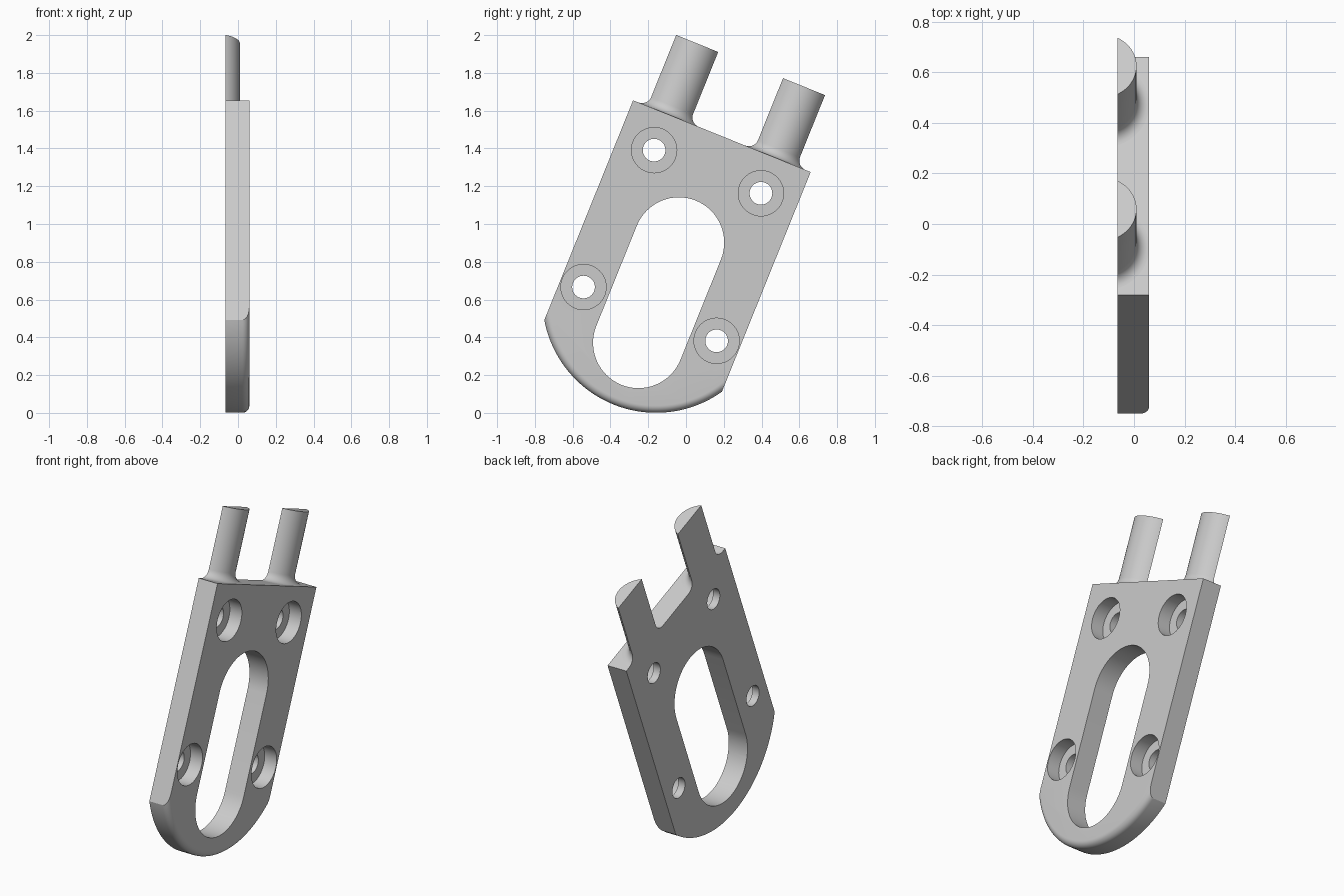
import bpy, bmesh
from math import sin, cos, pi, asin, sqrt, radians
from mathutils import Matrix, Vector

cube = bpy.data.objects.get("Cube")
if cube:
    bpy.data.objects.remove(cube)

BACK, FRONT = -0.065, 0.06          # plate faces along x
HALF_W = 0.507                      # half plate width
ARC_C, ARC_R = -0.93, 0.602         # rounded lower end
EDGE = 0.038                        # rounded lower edge
# Parts are built upright with the plate's top edge at the origin, then leaned
LEAN = Matrix.Translation((0, 0.19, 1.465)) @ Matrix.Rotation(radians(-22), 4, 'X')

grey = bpy.data.materials.new("light_grey")
grey.use_nodes = True
grey.diffuse_color = (0.6, 0.6, 0.6, 1)
grey.node_tree.nodes["Principled BSDF"].inputs["Base Color"].default_value = (0.6, 0.6, 0.6, 1)


def loft(name, rings, cut_back=False):
    """Skin a stack of equal rings and cap both ends."""
    bm = bmesh.new()
    loops = [[bm.verts.new(p) for p in ring] for ring in rings]
    n = len(loops[0])
    for a, b in zip(loops, loops[1:]):
        for i in range(n):
            j = (i + 1) % n
            bm.faces.new((a[i], a[j], b[j], b[i]))
    bm.faces.new(loops[0])
    bm.faces.new(loops[-1])
    if cut_back:
        geom = bm.verts[:] + bm.edges[:] + bm.faces[:]
        bmesh.ops.bisect_plane(bm, geom=geom, plane_co=(BACK, 0, 0),
                               plane_no=(1, 0, 0), clear_inner=True)
        bmesh.ops.holes_fill(bm, edges=[e for e in bm.edges if e.is_boundary])
    bmesh.ops.recalc_face_normals(bm, faces=bm.faces[:])
    mesh = bpy.data.meshes.new(name)
    bm.to_mesh(mesh)
    bm.free()
    mesh.materials.append(grey)
    obj = bpy.data.objects.new(name, mesh)
    obj.matrix_world = LEAN
    bpy.context.collection.objects.link(obj)
    return obj


def select(obj):
    bpy.ops.object.select_all(action='DESELECT')
    obj.select_set(True)
    bpy.context.view_layer.objects.active = obj


def smooth(obj):
    select(obj)
    bpy.ops.object.shade_smooth_by_angle(angle=radians(30))


def arc(x, u, v, r, start, end, n):
    return [Vector((x, u + r * cos(start + (end - start) * i / n),
                    v + r * sin(start + (end - start) * i / n))) for i in range(n + 1)]


def plate_ring(x, r):
    half = asin(HALF_W / r)
    return [Vector((x, HALF_W, 0)), Vector((x, -HALF_W, 0))] + \
        arc(x, 0, ARC_C, r, -pi / 2 - half, -pi / 2 + half, 64)


# Plate with a rounded lower edge on its front face
rings = [plate_ring(BACK, ARC_R)]
for i in range(9):
    t = i / 8 * pi / 2
    rings.append(plate_ring(FRONT - EDGE + EDGE * sin(t), ARC_R - EDGE + EDGE * cos(t)))
plate = loft("mounting_plate", rings)

# Cutters: long slot and four counterbored screw holes
cutters = [loft("slot_cutter", [arc(x, 0, -0.608, 0.24, 0, pi, 32) +
                                arc(x, 0, -1.18, 0.24, pi, 2 * pi, 32) for x in (-0.2, 0.2)])]
for side in (-1, 1):
    for u, v in ((0.305, -0.203), (0.38, -1.015)):
        steps = ((-0.2, 0.06), (-0.02, 0.06), (-0.02, 0.12), (0.2, 0.12))
        cutters.append(loft("screw_hole_cutter",
                            [arc(x, side * u, v, r, 0, 2 * pi, 48)[:-1] for x, r in steps]))
for cutter in cutters:
    cutter.hide_render = True
    mod = plate.modifiers.new("cut", 'BOOLEAN')
    mod.operation, mod.solver, mod.object = 'DIFFERENCE', 'EXACT', cutter
    select(plate)
    bpy.ops.object.modifier_apply(modifier=mod.name)
    bpy.data.objects.remove(cutter)
smooth(plate)

# Two flat-backed rods with flared feet
ROD_R, FLARE, ROD_TOP = 0.1335, 0.05, 0.406
profile = [(ROD_R + FLARE * (1 - sin(i / 8 * pi / 2)), FLARE * (1 - cos(i / 8 * pi / 2)))
           for i in range(9)] + [(ROD_R, ROD_TOP)]
for name, u in (("front_rod", -0.305), ("rear_rod", 0.305)):
    rod = loft(name, [[Vector((FRONT - ROD_R - FLARE + r * cos(k * pi / 36),
                               u + r * sin(k * pi / 36), z)) for k in range(72)]
                      for r, z in profile], cut_back=True)
    smooth(rod)
